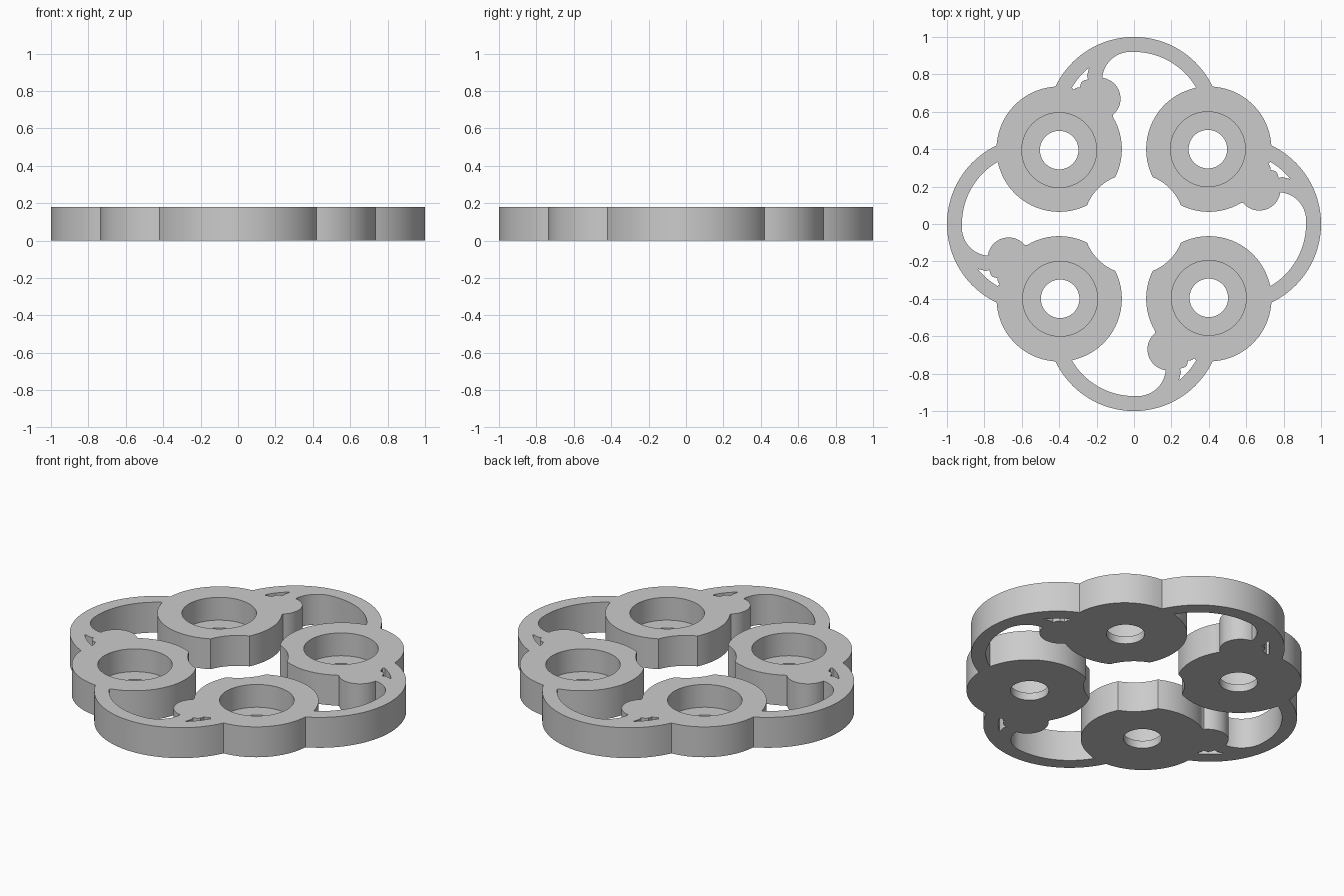
import bpy, bmesh, math
from mathutils import Vector, Matrix
from mathutils.geometry import tessellate_polygon

if "Cube" in bpy.data.objects:
    bpy.data.objects.remove(bpy.data.objects["Cube"])

HEIGHT, LIP = 0.18, 0.045       # full thickness, thickness of the lip under each bore
C, R = 0.4, 0.335               # seat centre offset and seat radius
LOBE = (0, 0.535)               # centre of the looped arm


def arc(c, r, a0, a1, step=5):
    n = max(2, round(abs(a1 - a0) / step))
    return [Vector((c[0] + r * math.cos(math.radians(a0 + (a1 - a0) * i / n)),
                    c[1] + r * math.sin(math.radians(a0 + (a1 - a0) * i / n)), 0))
            for i in range(n + 1)]


def circle(c, r):
    return arc(c, r, 0, 360)[:-1]


def turned(points, k):
    m = Matrix.Rotation(-k * math.pi / 2, 3, 'Z')
    return [m @ p for p in points]


def joined(points):
    # Four quarter turns chained to one loop, without doubled corners
    out = []
    for k in range(4):
        for p in turned(points, k):
            if not out or (p - out[-1]).length > 0.008:
                out.append(p)
    if (out[0] - out[-1]).length < 0.008:
        out.pop()
    return out


# Outer rim: arm arc, then seat arc
outer = joined(arc(LOBE, 0.465, 154.5, 25.5, 4) + arc((C, C), R, 86.6, 3.4, 4))

# Inner edge: seat, rounded bump, fillet, arm, next seat, centre notch
inner = joined(arc((-C, C), R, -26.4, 30.8, 4)
               + arc((-0.185, 0.67), 0.113, -50, 82, 8)
               + arc((-0.02, 0.77), 0.15, 175, 97, 6)
               + arc(LOBE, 0.385, 92, 30.4, 4)
               + arc((C, C), R, 101.6, 206.4, 4)
               + arc((0, 0), 0.27, 68.3, 21.7, 5))

# Small slot between the bump and the arm
slot = arc(LOBE, 0.385, 149.6, 128.5, 4) + [Vector((x, y, 0)) for x, y in (
    (-0.251, 0.794), (-0.246, 0.773), (-0.268, 0.768), (-0.283, 0.757),
    (-0.289, 0.73), (-0.308, 0.728), (-0.324, 0.719))]
slots = [turned(slot, k) for k in range(4)]
centre = (0.395, 0.4)
bores = [turned(circle(centre, 0.2), k) for k in range(4)]
holes = [turned(circle(centre, 0.103), k) for k in range(4)]

bm = bmesh.new()


def add_loops(loops, z):
    return [[bm.verts.new((p.x, p.y, z)) for p in l] for l in loops]


def cap(loops):
    flat = [v for l in loops for v in l]
    for tri in tessellate_polygon([[v.co.copy() for v in l] for l in loops]):
        bm.faces.new([flat[i] for i in tri])


def bridge(a, b):
    n = len(a)
    for i in range(n):
        j = (i + 1) % n
        bm.faces.new((a[i], a[j], b[j], b[i]))


# Top and bottom caps with the walls between them
shape = [outer, inner] + slots
top, bottom = add_loops(shape, HEIGHT), add_loops(shape, 0)
for a, b in zip(top, bottom):
    bridge(a, b)
bore_top, bore_floor = add_loops(bores, HEIGHT), add_loops(bores, LIP)
hole_top, hole_bottom = add_loops(holes, LIP), add_loops(holes, 0)
cap(top + bore_top)
cap(bottom + hole_bottom)

# Stepped bores
for k in range(4):
    bridge(bore_top[k], bore_floor[k])
    bridge(bore_floor[k], hole_top[k])
    bridge(hole_top[k], hole_bottom[k])

bmesh.ops.recalc_face_normals(bm, faces=bm.faces[:])
mesh = bpy.data.meshes.new("four_bore_frame")
bm.to_mesh(mesh)
bm.free()
frame = bpy.data.objects.new("four_bore_frame", mesh)
bpy.context.collection.objects.link(frame)

grey = bpy.data.materials.new("light_grey")
grey.diffuse_color = (0.6, 0.6, 0.6, 1)
grey.use_nodes = True
grey.node_tree.nodes["Principled BSDF"].inputs["Base Color"].default_value = grey.diffuse_color
mesh.materials.append(grey)

bpy.context.view_layer.objects.active = frame
frame.select_set(True)
bpy.ops.object.shade_smooth_by_angle(angle=math.radians(30))
